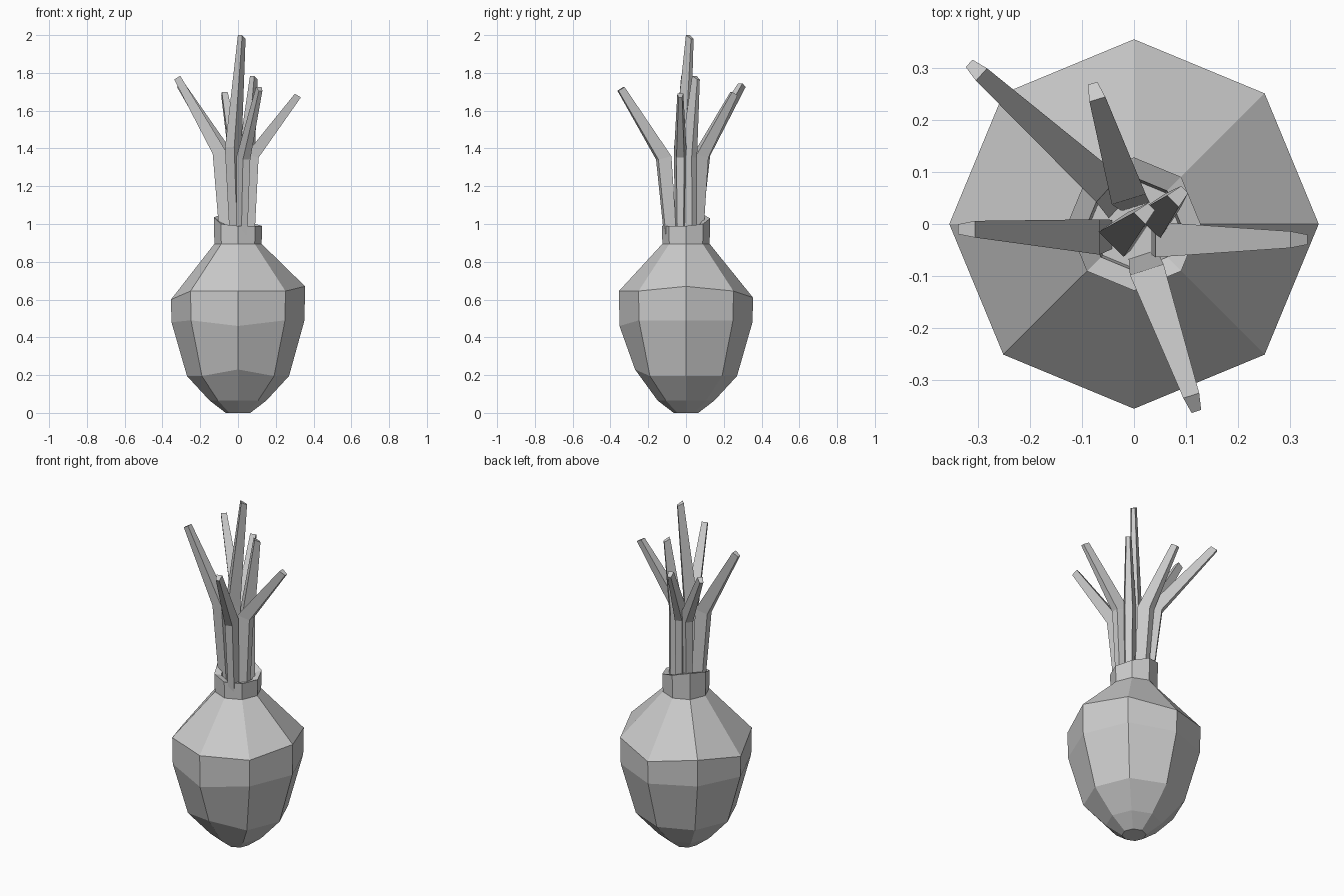
import bpy, bmesh, math
from mathutils import Vector

cube = bpy.data.objects.get("Cube")
if cube:
    bpy.data.objects.remove(cube, do_unlink=True)

grey = bpy.data.materials.new("plain grey")
grey.use_nodes = True
GREY = (0.6, 0.6, 0.6, 1)
grey.diffuse_color = GREY
grey.node_tree.nodes["Principled BSDF"].inputs["Base Color"].default_value = GREY


def loft(name, rings):
    """Skin a closed solid over a list of point rings."""
    bm = bmesh.new()
    loops = [[bm.verts.new(p) for p in ring] for ring in rings]
    n = len(loops[0])
    for a, b in zip(loops, loops[1:]):
        for i in range(n):
            j = (i + 1) % n
            bm.faces.new((a[i], a[j], b[j], b[i]))
    bm.faces.new(loops[0][::-1])
    bm.faces.new(loops[-1])
    bmesh.ops.recalc_face_normals(bm, faces=bm.faces)
    mesh = bpy.data.meshes.new(name)
    bm.to_mesh(mesh)
    bm.free()
    mesh.materials.append(grey)
    obj = bpy.data.objects.new(name, mesh)
    bpy.context.collection.objects.link(obj)
    return obj


def octagon(radius, z, offsets=None):
    """Eight points starting at +x, with optional height offsets."""
    ring = []
    for i in range(8):
        a = i * math.pi / 4
        dz = (offsets or {}).get(i, 0)
        ring.append(Vector((radius * math.cos(a), radius * math.sin(a), z + dz)))
    return ring


# Bulb with slightly uneven rings, flowing into an open, tilted neck
tilt = {2: 0.04, 3: 0.06, 4: 0.045, 5: 0.01, 1: 0.01}
loft("bulb", [
    octagon(0.065, 0),
    octagon(0.15, 0.065),
    octagon(0.27, 0.195, {6: 0.035}),
    octagon(0.352, 0.49, {6: -0.03, 4: -0.01, 2: -0.01}),
    octagon(0.355, 0.645, {0: 0.025, 2: -0.035, 4: -0.045}),
    octagon(0.125, 0.895),
    octagon(0.128, 0.99, tilt),
    octagon(0.09, 0.98, tilt),
    octagon(0.085, 0.95),
])


def stem(name, base, bend, tip, outward):
    """Tapered four-sided shoot, wide on its inner side, with one bend."""
    out = Vector((math.cos(math.radians(outward)), math.sin(math.radians(outward)), 0))
    side = Vector((-out.y, out.x, 0))
    rings = []
    for centre, r, lean in ((base, 0.028, 0), (bend, 0.034, 0.25), (tip, 0.016, 0.6)):
        depth = out - Vector((0, 0, lean))
        c = Vector(centre)
        rings.append([c + r * (-depth + side), c + r * (-depth - side),
                      c + r * (depth - 0.6 * side), c + r * (depth + 0.6 * side)])
    loft(name, rings)


# Cut shoots rising from the neck
stem("front_stem", (0.025, -0.085, 0.94), (0.035, -0.12, 1.35), (0.115, -0.345, 1.715), -72)
stem("left_stem", (0.06, -0.03, 0.94), (0.075, -0.03, 1.36), (0.317, -0.03, 1.68), 0)
stem("right_stem", (-0.07, -0.02, 0.94), (-0.1, -0.025, 1.38), (-0.322, -0.01, 1.775), 180)
stem("back_right_stem", (-0.05, 0.05, 0.94), (-0.075, 0.09, 1.37), (-0.305, 0.298, 1.735), 138)
stem("back_stem", (-0.005, 0.06, 0.94), (-0.02, 0.08, 1.36), (-0.075, 0.255, 1.69), 107)
stem("back_left_stem", (0.055, 0.025, 0.94), (0.05, 0.02, 1.36), (0.086, 0.055, 1.775), 45)
stem("centre_stem", (-0.005, -0.01, 0.94), (-0.02, -0.015, 1.4), (0.022, 0.022, 1.99), 45)
